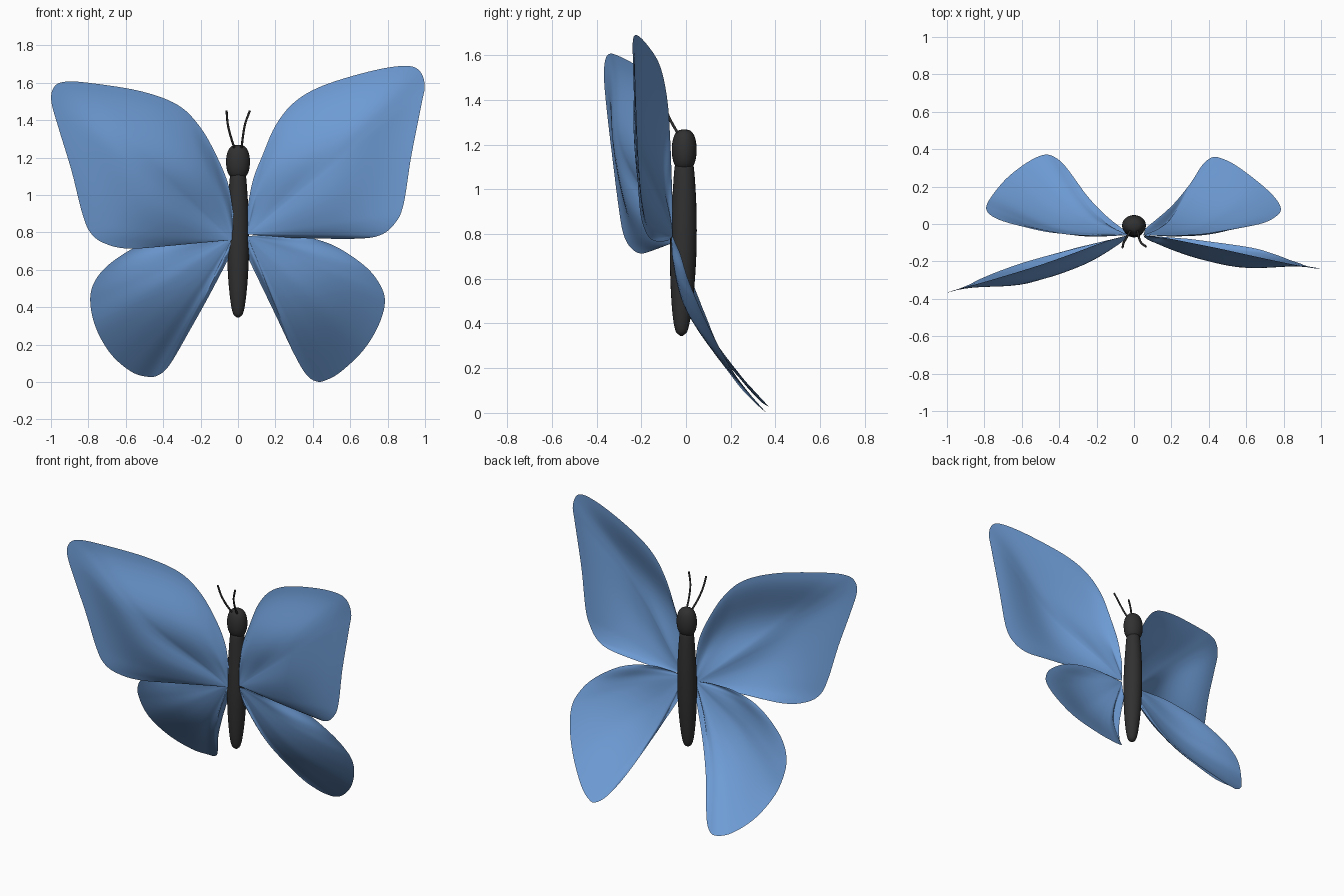
import bpy, bmesh
from math import sin, cos, pi, atan2
from mathutils import Vector

if "Cube" in bpy.data.objects:
    bpy.data.objects.remove(bpy.data.objects["Cube"])


def material(name, rgb):
    m = bpy.data.materials.new(name)
    m.diffuse_color = (*rgb, 1)
    m.use_nodes = True
    m.node_tree.nodes["Principled BSDF"].inputs["Base Color"].default_value = m.diffuse_color
    return m


BLUE = material("wing_blue", (0.16, 0.34, 0.68))
DARK = material("body_dark", (0.03, 0.03, 0.03))


def finish(name, bm, mat, angle=pi / 3):
    me = bpy.data.meshes.new(name)
    bm.normal_update()
    bm.to_mesh(me)
    bm.free()
    ob = bpy.data.objects.new(name, me)
    bpy.context.collection.objects.link(ob)
    me.materials.append(mat)
    bpy.ops.object.select_all(action='DESELECT')
    ob.select_set(True)
    bpy.context.view_layer.objects.active = ob
    bpy.ops.object.shade_smooth_by_angle(angle=angle)
    return ob


def spline(pts, n=6):
    """Catmull-Rom curve through the points."""
    p = [2 * pts[0] - pts[1]] + pts + [2 * pts[-1] - pts[-2]]
    out = []
    for i in range(1, len(p) - 2):
        a, b, c, d = p[i - 1:i + 3]
        for k in range(n):
            t = k / n
            out.append(0.5 * (2 * b + (c - a) * t + (2 * a - 5 * b + 4 * c - d) * t * t
                              + (3 * b - a - 3 * c + d) * t ** 3))
    return out + [pts[-1]]


def wing(name, root, outline, bulge, bend=(0, 0), rings=20):
    """Fan-shaped sheet from root to outline, bent backwards with drop and cupped to the front."""
    root = Vector(root)
    edge = spline([Vector(p) for p in outline])

    def sweep(z):
        s = root.z - z
        return root.y + bend[0] * s + bend[1] * s * s

    # the cup depth follows the angle around the root
    ang = [atan2(abs(e.x - root.x), e.z - root.z) for e in edge]
    lo, hi = min(ang), max(ang)
    cup = [bulge * sin(pi * (a - lo) / (hi - lo)) for a in ang]
    bm = bmesh.new()
    hub = bm.verts.new(root)
    prev = None
    for j in range(1, rings + 1):
        t = j / rings
        row = []
        for e, c in zip(edge, cup):
            v = root.lerp(e, t)
            v.y = sweep(v.z) + (e.y - sweep(e.z)) * t - c * sin(pi * t) ** 2
            row.append(bm.verts.new(v))
        for i in range(len(edge) - 1):
            if prev:
                bm.faces.new((prev[i], prev[i + 1], row[i + 1], row[i]))
            else:
                bm.faces.new((hub, row[i + 1], row[i]))
        prev = row
    # all faces look to the front
    bmesh.ops.recalc_face_normals(bm, faces=bm.faces)
    bm.normal_update()
    if sum(f.normal.y * f.calc_area() for f in bm.faces) > 0:
        bmesh.ops.reverse_faces(bm, faces=bm.faces)
    return finish(name, bm, BLUE)


# Upper wings
wing("upper_left_wing", (-0.03, -0.06, 0.76), [
    (-0.025, -0.06, 0.90), (-0.05, -0.065, 1.05), (-0.11, -0.08, 1.20), (-0.20, -0.11, 1.36),
    (-0.32, -0.155, 1.48), (-0.52, -0.225, 1.555), (-0.80, -0.31, 1.60), (-0.93, -0.345, 1.605),
    (-0.985, -0.362, 1.575), (-0.998, -0.367, 1.50), (-0.96, -0.355, 1.36), (-0.89, -0.328, 1.13),
    (-0.835, -0.30, 0.91), (-0.79, -0.28, 0.80), (-0.71, -0.248, 0.74), (-0.57, -0.20, 0.713),
    (-0.30, -0.125, 0.735)], 0.09)
wing("upper_right_wing", (0.05, -0.06, 0.79), [
    (0.05, -0.06, 0.93), (0.08, -0.065, 1.08), (0.13, -0.07, 1.21), (0.20, -0.08, 1.37),
    (0.30, -0.10, 1.495), (0.45, -0.13, 1.583), (0.70, -0.185, 1.66), (0.88, -0.222, 1.69),
    (0.965, -0.237, 1.67), (0.998, -0.238, 1.59), (0.98, -0.235, 1.48), (0.925, -0.225, 1.20),
    (0.885, -0.21, 0.95), (0.84, -0.195, 0.85), (0.76, -0.165, 0.785), (0.62, -0.125, 0.766),
    (0.30, -0.08, 0.77)], 0.075)

# Lower wings
BEND = (0.179, 0.453)
wing("lower_left_wing", (-0.03, -0.06, 0.77), [
    (-0.15, -0.062, 0.785), (-0.30, -0.058, 0.785), (-0.45, -0.045, 0.757), (-0.57, -0.02, 0.71),
    (-0.70, 0.015, 0.62), (-0.77, 0.05, 0.53), (-0.79, 0.09, 0.43), (-0.76, 0.15, 0.29),
    (-0.68, 0.245, 0.15), (-0.57, 0.33, 0.055), (-0.48, 0.37, 0.028), (-0.42, 0.355, 0.04),
    (-0.36, 0.30, 0.10), (-0.25, 0.15, 0.29), (-0.15, 0.045, 0.47), (-0.05, -0.035, 0.66)],
    0.045, BEND)
wing("lower_right_wing", (0.05, -0.06, 0.78), [
    (0.16, -0.062, 0.79), (0.29, -0.058, 0.788), (0.43, -0.047, 0.76), (0.55, -0.025, 0.71),
    (0.69, 0.005, 0.61), (0.765, 0.045, 0.51), (0.785, 0.085, 0.42), (0.75, 0.145, 0.30),
    (0.67, 0.22, 0.17), (0.55, 0.31, 0.055), (0.47, 0.35, 0.01), (0.42, 0.357, 0.003),
    (0.365, 0.315, 0.04), (0.30, 0.215, 0.15), (0.20, 0.095, 0.36), (0.06, -0.025, 0.65)],
    0.045, BEND)


# Body, head: lathed profiles of (radius, height, y offset)
def lathe(name, profile, seg=24, sy=1.0):
    bm = bmesh.new()
    rings = []
    for r, z, y in profile:
        rings.append([bm.verts.new((r * cos(2 * pi * k / seg), y + sy * r * sin(2 * pi * k / seg), z))
                      for k in range(seg)])
    for a, b in zip(rings, rings[1:]):
        for k in range(seg):
            n = (k + 1) % seg
            bm.faces.new((a[k], a[n], b[n], b[k]))
    bm.faces.new(rings[0][::-1])
    bm.faces.new(rings[-1])
    return finish(name, bm, DARK)


body = spline([Vector(p) for p in [
    (0.006, 0.345, -0.02), (0.026, 0.365, -0.02), (0.04, 0.43, -0.019), (0.052, 0.55, -0.016),
    (0.059, 0.70, -0.013), (0.058, 0.85, -0.010), (0.052, 0.98, -0.008), (0.044, 1.09, -0.008),
    (0.038, 1.11, -0.008)]], 4)
lathe("body", body)
head = [(0.064 * sin(pi * (k + 0.3) / 16.6) ** 0.65, 1.177 - 0.091 * cos(pi * (k + 0.3) / 16.6), -0.008)
        for k in range(17)]
lathe("head", head, sy=0.87)


# Antennae
def antenna(name, pts):
    cu = bpy.data.curves.new(name, 'CURVE')
    cu.dimensions = '3D'
    cu.bevel_depth = 0.006
    cu.bevel_resolution = 2
    cu.use_fill_caps = True
    path = spline([Vector(p) for p in pts], 5)
    sp = cu.splines.new('POLY')
    sp.points.add(len(path) - 1)
    for q, v in zip(sp.points, path):
        q.co = (*v, 1)
    cu.materials.append(DARK)
    bpy.context.collection.objects.link(bpy.data.objects.new(name, cu))


antenna("left_antenna", [(-0.015, -0.03, 1.24), (-0.038, -0.07, 1.31),
                         (-0.055, -0.10, 1.38), (-0.061, -0.125, 1.45)])
antenna("right_antenna", [(0.018, -0.03, 1.24), (0.026, -0.07, 1.31),
                          (0.038, -0.10, 1.38), (0.063, -0.12, 1.45)])
